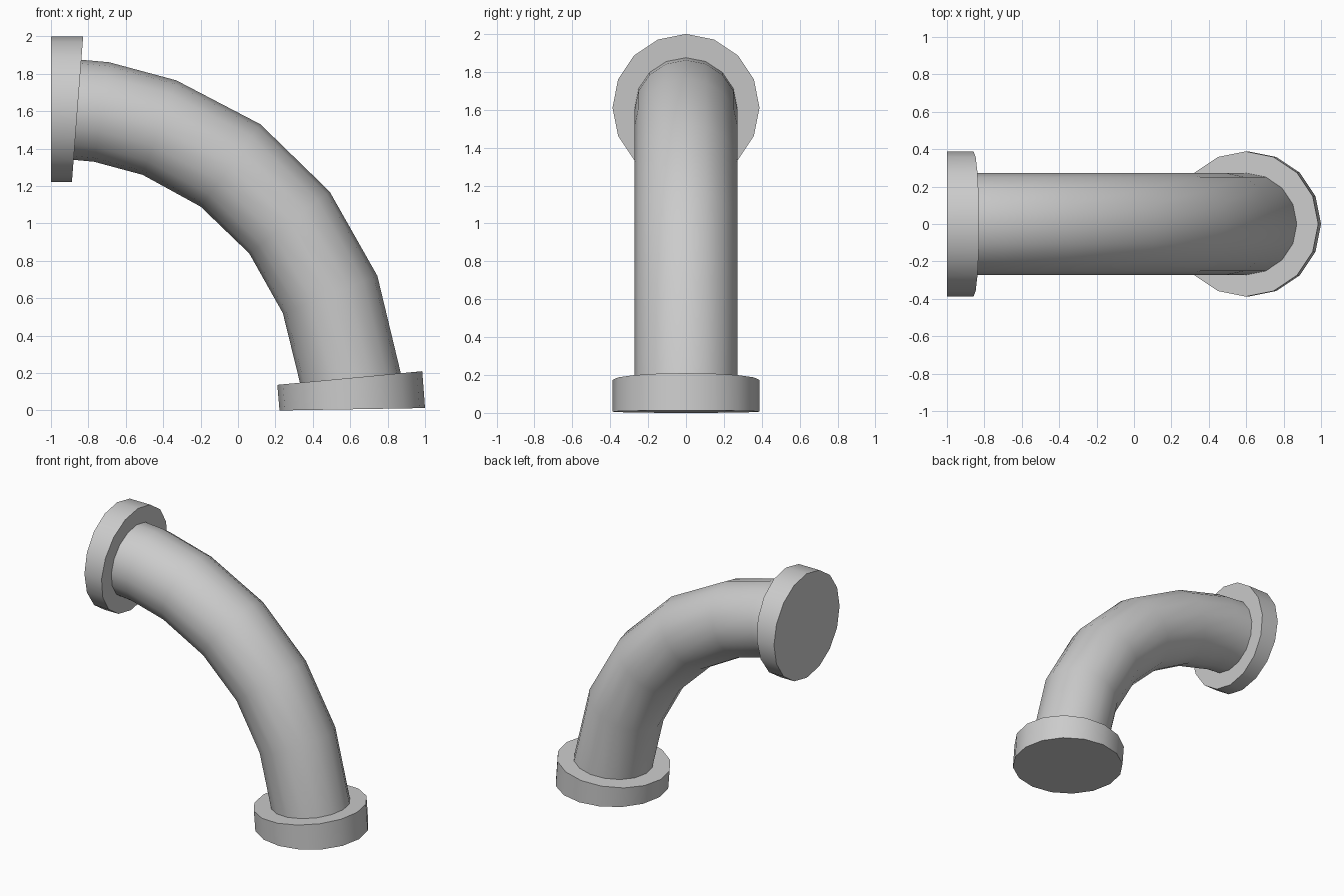
import bpy, bmesh, math
from mathutils import Vector

if "Cube" in bpy.data.objects:
    bpy.data.objects.remove(bpy.data.objects["Cube"])

SIDES = 16


def loft(name, rings, half_width):
    """Skin 16-sided rings; each ring is (outer x, z, inner x, z) in the bend plane."""
    bm = bmesh.new()
    loops = []
    for ox, oz, ix, iz in rings:
        outer, inner = Vector((ox, 0, oz)), Vector((ix, 0, iz))
        centre, arm = (outer + inner) / 2, (outer - inner) / 2
        side = Vector((0, half_width, 0))
        angles = [math.tau * i / SIDES for i in range(SIDES)]
        loops.append([bm.verts.new(centre + arm * math.cos(a) + side * math.sin(a))
                      for a in angles])
    for a, b in zip(loops, loops[1:]):
        for i in range(SIDES):
            j = (i + 1) % SIDES
            bm.faces.new((a[i], a[j], b[j], b[i]))
    bm.faces.new(loops[0])
    bm.faces.new(loops[-1])
    bmesh.ops.recalc_face_normals(bm, faces=bm.faces[:])
    mesh = bpy.data.meshes.new(name)
    bm.to_mesh(mesh)
    bm.free()
    obj = bpy.data.objects.new(name, mesh)
    bpy.context.collection.objects.link(obj)
    bpy.ops.object.select_all(action='DESELECT')
    obj.select_set(True)
    bpy.context.view_layer.objects.active = obj
    bpy.ops.object.shade_smooth_by_angle(angle=math.radians(35))
    return obj


# Curved pipe, slightly embedded in both flanges
loft("bent_pipe", [
    (-0.86, 1.877, -0.90, 1.342),
    (-0.69, 1.862, -0.77, 1.33),
    (-0.33, 1.765, -0.51, 1.26),
    (0.12, 1.53, -0.20, 1.09),
    (0.49, 1.17, 0.06, 0.84),
    (0.745, 0.72, 0.24, 0.52),
    (0.875, 0.18, 0.337, 0.125),
], 0.272)

# End flanges with slightly tilted faces
loft("upper_flange", [
    (-1.0, 2.0, -1.0, 1.222),
    (-0.828, 2.0, -0.888, 1.222),
], 0.388)
loft("lower_flange", [
    (0.985, 0.21, 0.21, 0.137),
    (1.0, 0.013, 0.222, 0.0),
], 0.388)
